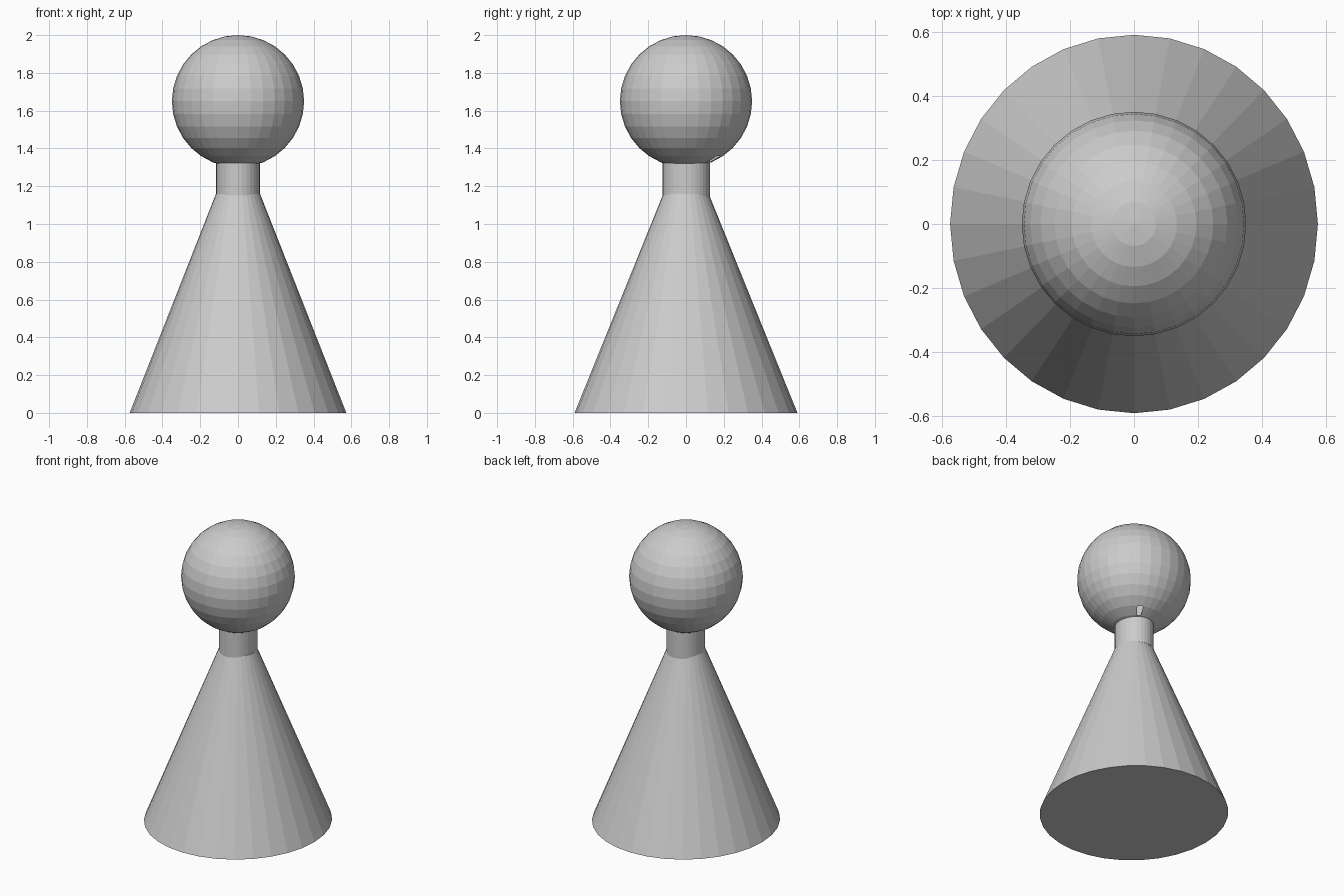
import bpy, bmesh
from math import atan2, radians, degrees
from mathutils import Matrix

if "Cube" in bpy.data.objects:
    bpy.data.objects.remove(bpy.data.objects["Cube"])


def add_part(name, build):
    bm = bmesh.new()
    build(bm)
    mesh = bpy.data.meshes.new(name)
    bm.to_mesh(mesh)
    bm.free()
    obj = bpy.data.objects.new(name, mesh)
    bpy.context.collection.objects.link(obj)
    return obj


# A vertical 32-sided frustum from z0 to z1, slightly wider in y than in x
def frustum(bm, r0, r1, z0, z1, x_scale, y=0.0):
    bmesh.ops.create_cone(
        bm, cap_ends=True, segments=32, radius1=r0, radius2=r1, depth=z1 - z0,
        matrix=Matrix.Translation((0, y, (z0 + z1) / 2)) @ Matrix.Diagonal((x_scale, 1, 1, 1)))


# Faceted ball with one small facet missing under its back right side
def ball(bm):
    bmesh.ops.create_uvsphere(bm, u_segments=32, v_segments=16, radius=0.35,
                              matrix=Matrix.Translation((0, 0, 1.65)))
    gap = []
    for f in bm.faces:
        c = f.calc_center_median()
        if 1.33 < c.z < 1.355 and 57 < degrees(atan2(c.y, c.x)) < 67:
            gap.append(f)
    bmesh.ops.delete(bm, geom=gap, context='FACES')


# Flared body
add_part("body", lambda bm: frustum(bm, 0.59, 0.12, 0, 1.16, 0.972))
# Narrow neck
add_part("neck", lambda bm: frustum(bm, 0.126, 0.126, 1.145, 1.42, 0.915, 0.002))
# Round head
add_part("head", ball)
